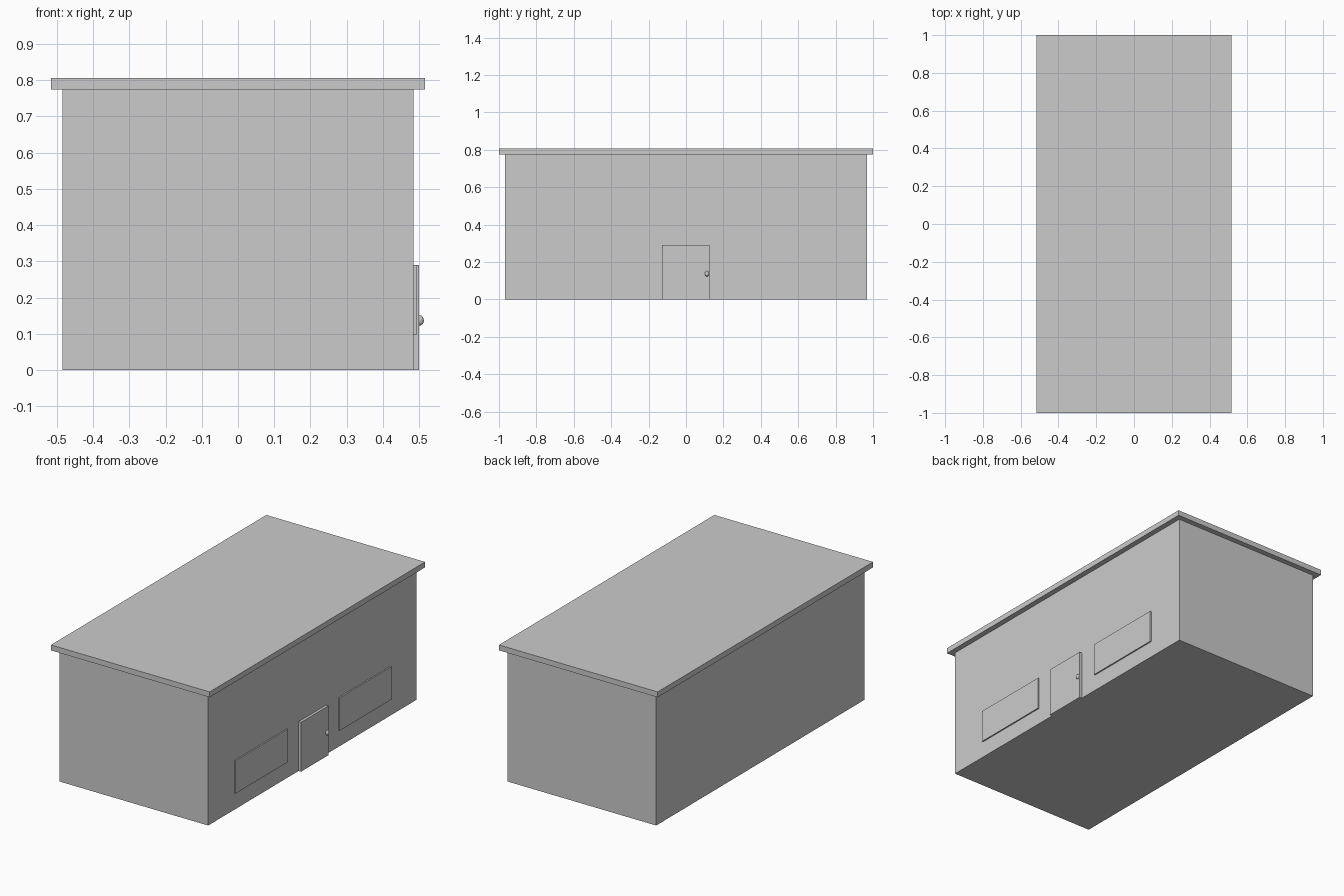
import bpy

if "Cube" in bpy.data.objects:
    bpy.data.objects.remove(bpy.data.objects["Cube"])


def box(name, x, y, z):
    """Box from (min, max) ranges on each axis."""
    bpy.ops.mesh.primitive_cube_add(
        size=1, location=[(a + b) / 2 for a, b in (x, y, z)])
    ob = bpy.context.object
    ob.name = name
    ob.scale = [b - a for a, b in (x, y, z)]
    bpy.ops.object.transform_apply(location=False, rotation=False, scale=True)
    return ob


WALL_X, WALL_Y, WALL_TOP = 0.484, 0.968, 0.774

# Main body and overhanging flat roof
box("walls", (-WALL_X, WALL_X), (-WALL_Y, WALL_Y), (0, WALL_TOP))
box("roof", (-0.516, 0.516), (-1, 1), (WALL_TOP, 0.806))

# Door on the right-hand (+x) wall
box("door", (WALL_X, 0.5), (-0.129, 0.126), (0, 0.29))

# Window panels either side of the door
for name, y in (("window_left", (-0.726, -0.242)), ("window_right", (0.242, 0.726))):
    box(name, (WALL_X, 0.492), y, (0.097, 0.29))

# Slightly tall oval door knob
bpy.ops.mesh.primitive_uv_sphere_add(
    segments=16, ring_count=8, radius=1, location=(0.5, 0.112, 0.137))
knob = bpy.context.object
knob.name = "door_knob"
knob.scale = (0.013, 0.0115, 0.0145)
bpy.ops.object.transform_apply(location=False, rotation=False, scale=True)
